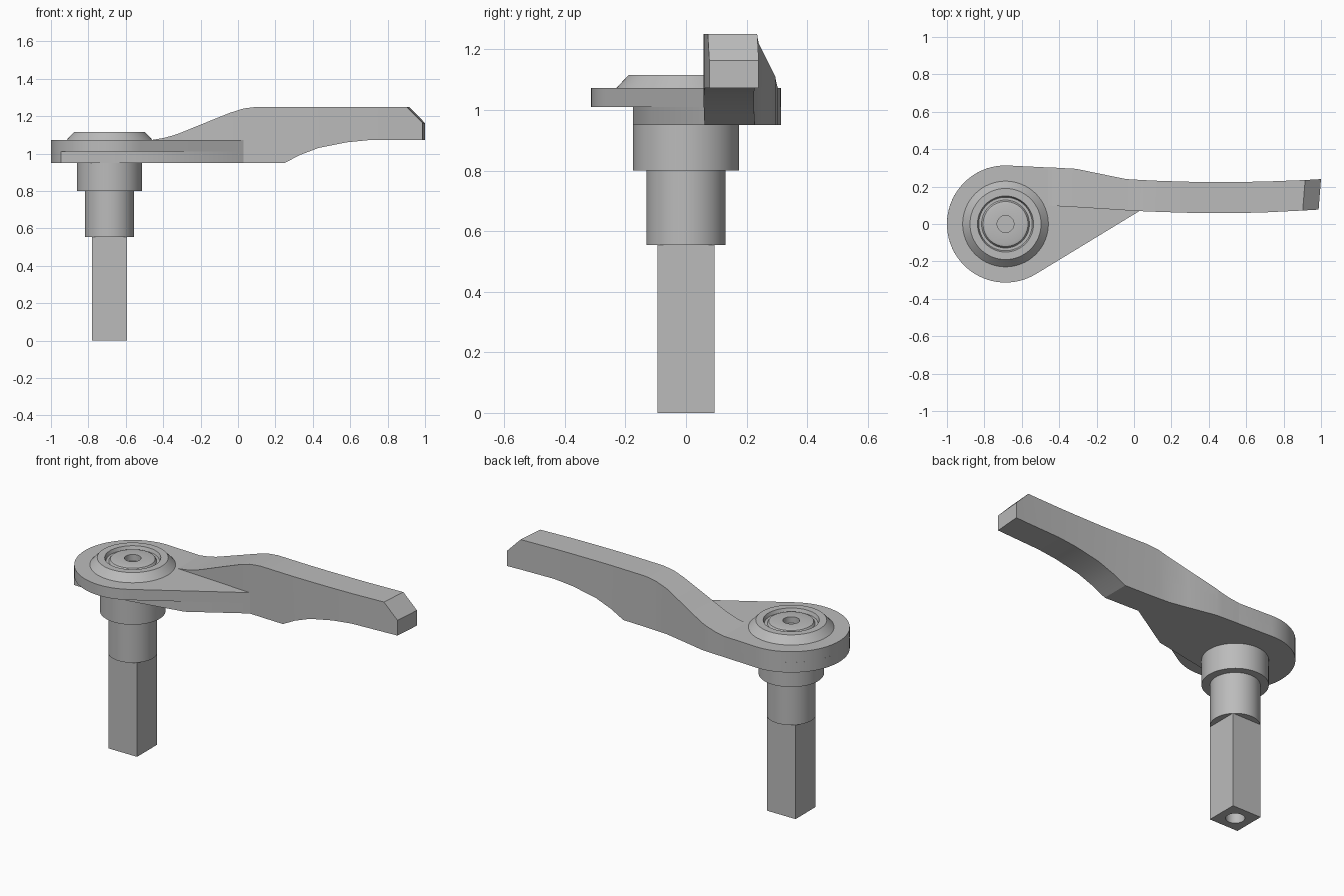
import bpy, bmesh, math
from math import sin, cos, radians

cube = bpy.data.objects.get("Cube")
if cube:
    bpy.data.objects.remove(cube)

grey = bpy.data.materials.new("machined grey")
grey.use_nodes = True
colour = (0.5, 0.5, 0.5, 1)
grey.diffuse_color = colour
grey.node_tree.nodes["Principled BSDF"].inputs["Base Color"].default_value = colour

PIVOT = -0.687   # x of the spindle axis
RADIUS = 0.313   # rounded head of the lever


def finish(name, bm):
    bmesh.ops.recalc_face_normals(bm, faces=bm.faces)
    mesh = bpy.data.meshes.new(name)
    bm.to_mesh(mesh)
    bm.free()
    obj = bpy.data.objects.new(name, mesh)
    bpy.context.collection.objects.link(obj)
    mesh.materials.append(grey)
    bpy.ops.object.select_all(action="DESELECT")
    obj.select_set(True)
    bpy.context.view_layer.objects.active = obj
    bpy.ops.object.shade_smooth_by_angle(angle=radians(25))
    return obj


def loft(name, loops):
    """Skin a row of equal point loops and cap both ends."""
    bm = bmesh.new()
    rings = [[bm.verts.new(p) for p in loop] for loop in loops]
    n = len(rings[0])
    for a, b in zip(rings, rings[1:]):
        for i in range(n):
            j = (i + 1) % n
            bm.faces.new((a[i], a[j], b[j], b[i]))
    bm.faces.new(rings[0])
    bm.faces.new(rings[-1])
    return finish(name, bm)


def round_loop(r, z, n=64):
    angles = [2 * math.pi * i / n for i in range(n)]
    return [(PIVOT + r * cos(a), r * sin(a), z) for a in angles]


def square_loop(h, z, n=64):
    loop = []
    for i in range(n):
        a = 2 * math.pi * i / n
        r = h / max(abs(cos(a)), abs(sin(a)))
        loop.append((PIVOT + r * cos(a), r * sin(a), z))
    return loop


def lathe(name, profile):
    return loft(name, [round_loop(r, z) for r, z in profile])


def slab(name, outline, z0, z1):
    return loft(name, [[(x, y, z) for x, y in outline] for z in (z0, z1)])


def head_arc(start, end, n=48):
    angles = [radians(start + (end - start) * i / n) for i in range(n + 1)]
    return [(PIVOT + RADIUS * cos(a), RADIUS * sin(a)) for a in angles]


# Lever head: full upper plate, and a lower layer cut back at the front
back_edge = [(0.03, 0.07), (0.03, 0.236), (-0.04, 0.24), (-0.15, 0.262), (-0.31, 0.295)]
slab("head_plate", head_arc(87, 301.3) + back_edge, 1.01, 1.073)
slab("head_underside",
     head_arc(87, 214) + [(-0.6, -0.175), (-0.27, -0.1126)] + back_edge, 0.95, 1.01)

# Handle arm: sections of x, front y, back y, bottom z, top z
sections = [
    (-0.46, 0.099, 0.303, 0.95, 1.073),
    (-0.40, 0.095, 0.300, 0.95, 1.083),
    (-0.35, 0.092, 0.297, 0.95, 1.096),
    (-0.31, 0.090, 0.295, 0.95, 1.110),
    (-0.15, 0.080, 0.262, 0.95, 1.175),
    (-0.04, 0.073, 0.240, 0.95, 1.219),
    (0.03, 0.069, 0.236, 0.95, 1.241),
    (0.10, 0.066, 0.232, 0.95, 1.25),
    (0.25, 0.061, 0.227, 0.95, 1.25),
    (0.33, 0.059, 0.225, 0.992, 1.25),
    (0.43, 0.058, 0.224, 1.03, 1.25),
    (0.58, 0.059, 0.225, 1.06, 1.25),
    (0.70, 0.062, 0.227, 1.072, 1.25),
    (0.915, 0.072, 0.235, 1.073, 1.25),
    (1.00, 0.077, 0.240, 1.073, 1.163),
]
loops = []
for x, y0, y1, z0, z1 in sections:
    slant = 0.013 if x > 0.9 else 0
    loops.append([(x - slant, y0, z0), (x, y1, z0), (x, y1, z1), (x - slant, y0, z1)])
loft("handle_arm", loops)

# Conical cap with a ring groove and a centre hole
lathe("pivot_cap", [(0.232, 1.07), (0.19, 1.115), (0.15, 1.115), (0.143, 1.095),
                    (0.128, 1.095), (0.12, 1.108), (0.105, 1.112),
                    (0.045, 1.112), (0.045, 1.075)])

# Collar and round shaft below the head
lathe("collar", [(0.175, 0.95), (0.175, 0.80), (0.13, 0.80)])
lathe("round_shaft", [(0.131, 0.80), (0.131, 0.555)])

# Square drive with a blind hole in its lower end
loft("square_drive", [square_loop(0.0935, 0.555), square_loop(0.0935, 0),
                      round_loop(0.05, 0), round_loop(0.05, 0.25)])
